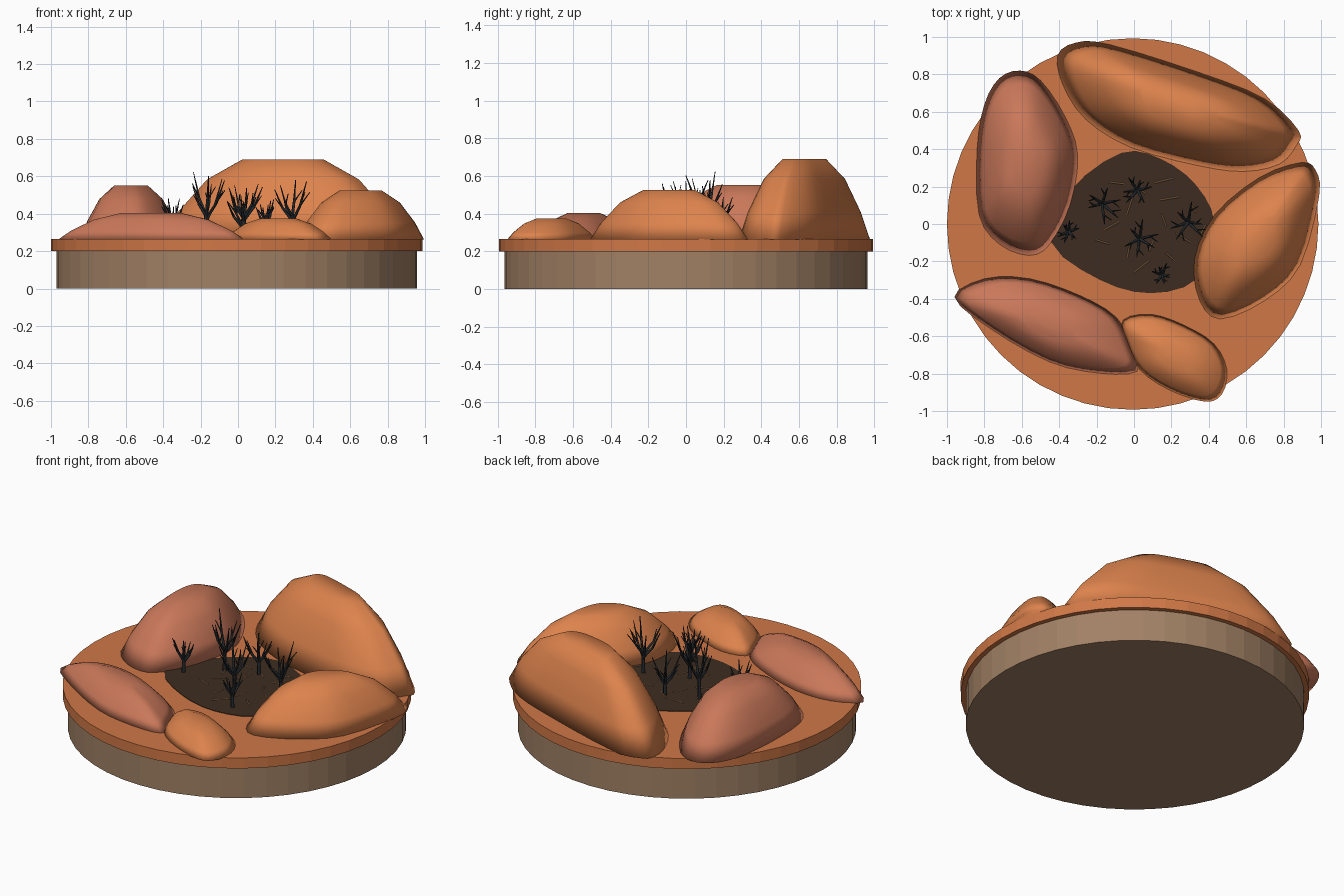
import bpy, bmesh, math, random
from mathutils import Vector

random.seed(4)
if "Cube" in bpy.data.objects:
    bpy.data.objects.remove(bpy.data.objects["Cube"])

FLOOR = 0.266
CENTRE_X = -0.007


def srgb(r, g, b):
    return [(c / 255) ** 2.2 for c in (r, g, b)] + [1]


def material(name, colour):
    m = bpy.data.materials.new(name)
    m.use_nodes = True
    m.diffuse_color = colour
    m.node_tree.nodes["Principled BSDF"].inputs["Base Color"].default_value = colour
    return m


sand = material("sand_orange", srgb(207, 119, 72))
orange = material("dune_orange", srgb(220, 130, 78))
clay = material("dune_clay", srgb(200, 119, 90))
stone = material("base_tan", srgb(160, 128, 101))
soil = material("dark_soil", srgb(64, 48, 37))
bark = material("charred_bark", srgb(42, 46, 49))
straw = material("dry_straw", srgb(185, 140, 98))


def add_mesh(name, bm, mat, smooth=False):
    bmesh.ops.recalc_face_normals(bm, faces=bm.faces)
    me = bpy.data.meshes.new(name)
    bm.to_mesh(me)
    bm.free()
    me.materials.append(mat)
    for p in me.polygons:
        p.use_smooth = smooth
    ob = bpy.data.objects.new(name, me)
    bpy.context.collection.objects.link(ob)
    return ob


def smooth_outline(points, steps=3):
    """Closed spline through the control points."""
    pts = [Vector(p) for p in points]
    n = len(pts)
    out = []
    for i in range(n):
        a, b, c, d = (pts[(i + k) % n] for k in (-1, 0, 1, 2))
        for s in range(steps):
            t = s / steps
            out.append(b + (c - a) * t / 2 + (2 * a - 5 * b + 4 * c - d) * t * t / 2
                       + (3 * b - a - 3 * c + d) * t ** 3 / 2)
    return out


def loft(name, outline, rings, z0, mat, smooth=False):
    """Stack scaled copies of an outline; rings hold (scale, height)."""
    xs, ys = [p.x for p in outline], [p.y for p in outline]
    mid = Vector(((min(xs) + max(xs)) / 2, (min(ys) + max(ys)) / 2))
    bm = bmesh.new()
    loops = []
    for scale, h in rings:
        flat = [mid + (p - mid) * scale for p in outline]
        loops.append([bm.verts.new((p.x, p.y, z0 + h)) for p in flat])
    n = len(outline)
    for lo, hi in zip(loops, loops[1:]):
        for i in range(n):
            j = (i + 1) % n
            bm.faces.new((lo[i], lo[j], hi[j], hi[i]))
    bm.faces.new(loops[0])
    bm.faces.new(loops[-1])
    return add_mesh(name, bm, mat, smooth)


def circle(radius, n=48):
    return [Vector((CENTRE_X + radius * math.cos(math.tau * i / n),
                    radius * math.sin(math.tau * i / n))) for i in range(n)]


# Round base and sand disc
loft("base", circle(0.964), [(1, 0), (1, 0.2)], 0, stone)
loft("sand_disc", circle(0.993), [(1, 0.2), (1, FLOOR)], 0, sand)

# Dark soil patch
patch = [(-.07, .38), (.14, .35), (.33, .21), (.43, 0), (.34, -.29), (.09, -.37),
         (-.18, -.3), (-.44, -.1), (-.34, .18)]
loft("soil_patch", smooth_outline(patch), [(1, 0), (1, 0.004)], FLOOR - 0.001, soil)


# Dunes
def dune(name, height, mat, points):
    rings = [(s, h * height) for s, h in ((1, 0), (.86, .34), (.62, .75), (.33, 1))]
    loft(name, smooth_outline(points), rings, FLOOR - 0.003, mat, True)


dune("back_dune", .428, orange,
     [(-.41, .9), (-.31, .97), (-.13, .96), (.35, .81), (.7, .67), (.88, .5), (.87, .42),
      (.78, .32), (.59, .28), (.35, .31), (-.02, .41), (-.26, .56), (-.38, .74)])
dune("right_dune", .288, clay,
     [(-.61, .82), (-.5, .77), (-.37, .58), (-.3, .37), (-.34, .1), (-.45, -.11),
      (-.56, -.17), (-.72, -.11), (-.83, .05), (-.84, .4), (-.8, .64), (-.72, .78)])
dune("left_dune", .262, orange,
     [(.89, .33), (.97, .29), (.99, .15), (.89, -.22), (.7, -.41), (.46, -.51),
      (.35, -.41), (.32, -.19), (.43, .05), (.67, .25)])
dune("front_right_dune", .14, clay,
     [(-.96, -.39), (-.8, -.29), (-.56, -.29), (-.29, -.38), (-.09, -.5), (0, -.67),
      (.02, -.79), (-.18, -.8), (-.45, -.74), (-.77, -.56)])
dune("front_left_dune", .112, orange,
     [(-.06, -.51), (.09, -.48), (.27, -.54), (.43, -.64), (.5, -.78), (.47, -.91),
      (.38, -.95), (.19, -.89), (.03, -.78), (-.05, -.62)])


# Dry shrubs and loose straw, as tapered tubes
def tubes(name, paths, mat):
    cu = bpy.data.curves.new(name, "CURVE")
    cu.dimensions = "3D"
    cu.bevel_depth = 1
    cu.bevel_resolution = 0
    cu.use_fill_caps = True
    for path in paths:
        sp = cu.splines.new("POLY")
        sp.points.add(len(path) - 1)
        for pt, (co, radius) in zip(sp.points, path):
            pt.co = (*co, 1)
            pt.radius = radius
    cu.materials.append(mat)
    ob = bpy.data.objects.new(name, cu)
    bpy.context.collection.objects.link(ob)


def shrub(name, x, y, height):
    root = Vector((x, y, FLOOR))
    fork = root + Vector((0, 0, height * .36))
    paths = [[(root, .014), (fork, .011)]]
    turn = random.uniform(0, math.tau)
    count = 6
    for i in range(count):
        a = turn + math.tau * i / count + random.uniform(-.3, .3)
        out = Vector((math.cos(a), math.sin(a), 0))
        reach = height * random.uniform(.18, .34)
        top = height * random.uniform(.42, .64)
        start = fork - Vector((0, 0, height * random.uniform(0, .12)))
        knee = start + out * reach * .55 + Vector((0, 0, top * .4))
        tip = start + out * reach + Vector((0, 0, top))
        paths.append([(start, .009), (knee, .007), (tip, .002)])
        # Side twig
        side = Vector((-out.y, out.x, 0)) * random.choice((-1, 1))
        twig = knee + (out * .5 + side * .6) * reach * .6 + Vector((0, 0, top * .33))
        paths.append([(knee, .005), (twig, .002)])
    tubes(name, paths, bark)


for i, spot in enumerate([(-.17, .11, .36), (.03, -.08, .32), (.29, .01, .34),
                          (-.35, -.04, .24), (.15, -.27, .23), (.02, .18, .27)]):
    shrub(f"shrub_{i + 1}", *spot)

straws = []
for i in range(16):
    a = i * 2.4
    r = .08 + .24 * math.sqrt(i / 16)
    mid = Vector((.08 + r * math.cos(a), .02 + r * .8 * math.sin(a), FLOOR + .007))
    b = random.uniform(0, math.pi)
    half = Vector((math.cos(b), math.sin(b), .05)) * random.uniform(.03, .055)
    straws.append([(mid - half, .004), (mid + half, .004)])
tubes("loose_straw", straws, straw)
